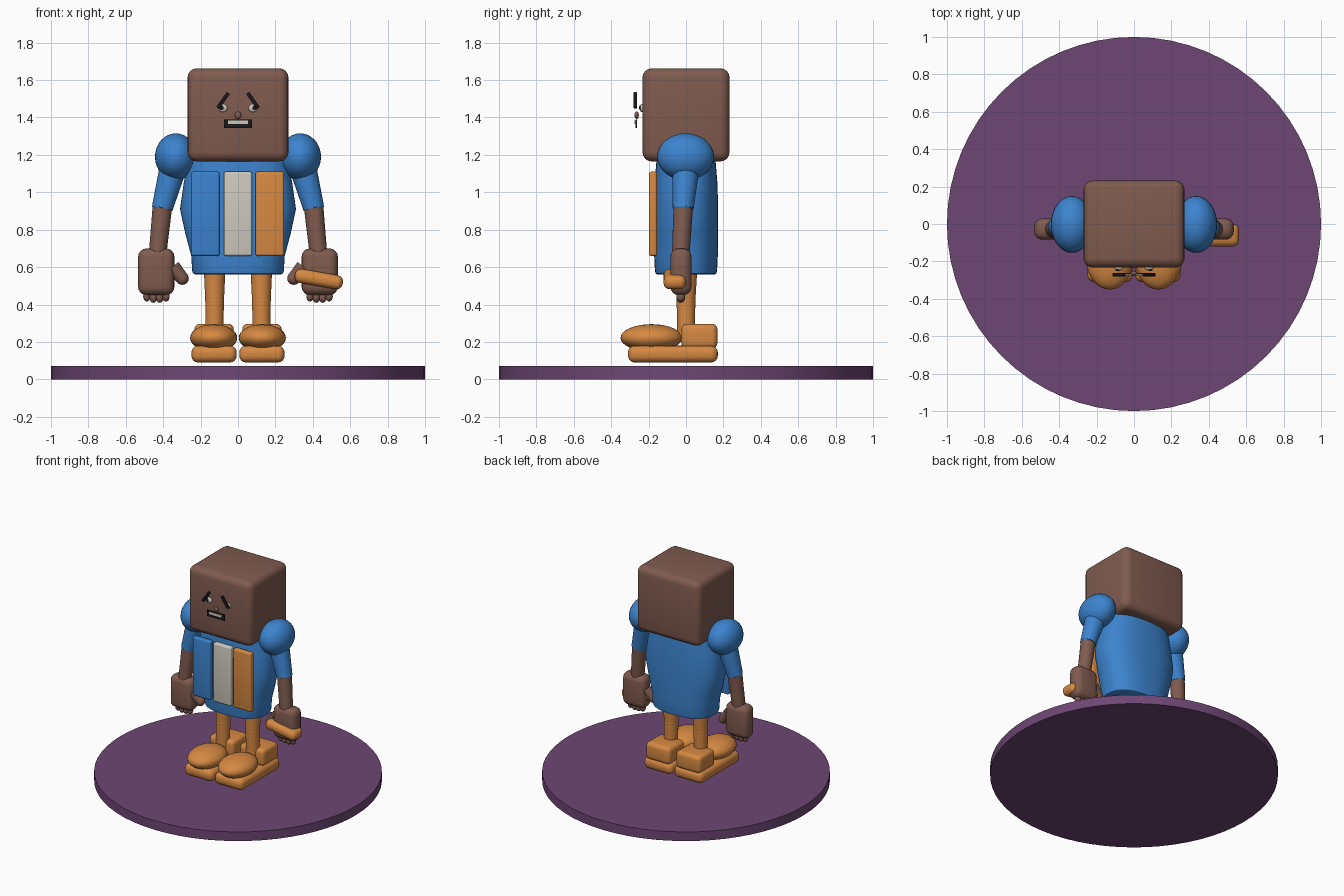
import bpy, bmesh, math
from mathutils import Vector

if "Cube" in bpy.data.objects:
    bpy.data.objects.remove(bpy.data.objects["Cube"])


def material(name, rgb):
    m = bpy.data.materials.new(name)
    m.diffuse_color = (*rgb, 1)
    m.use_nodes = True
    m.node_tree.nodes["Principled BSDF"].inputs["Base Color"].default_value = m.diffuse_color
    return m


BROWN = material("brown", (0.215, 0.105, 0.078))
BLUE = material("blue", (0.045, 0.23, 0.62))
ORANGE = material("orange", (0.67, 0.25, 0.055))
PURPLE = material("purple", (0.155, 0.062, 0.175))
GREY = material("light grey", (0.62, 0.59, 0.52))
BLACK = material("black", (0.01, 0.01, 0.01))


def finish(obj, name, mat, angle=40):
    obj.name = name
    obj.data.materials.append(mat)
    bpy.ops.object.select_all(action='DESELECT')
    obj.select_set(True)
    bpy.context.view_layer.objects.active = obj
    bpy.ops.object.shade_smooth_by_angle(angle=math.radians(angle))
    return obj


def box(name, mat, lo, hi, bevel=0.0, rot_y=0.0, segments=4):
    """Rounded box between two corners, turned about its centre."""
    lo, hi = Vector(lo), Vector(hi)
    bm = bmesh.new()
    bmesh.ops.create_cube(bm, size=1)
    bmesh.ops.scale(bm, vec=hi - lo, verts=bm.verts)
    if bevel:
        bmesh.ops.bevel(bm, geom=bm.edges[:], offset=bevel, segments=segments,
                        profile=0.5, affect='EDGES')
    me = bpy.data.meshes.new(name)
    bm.to_mesh(me)
    bm.free()
    obj = bpy.data.objects.new(name, me)
    bpy.context.collection.objects.link(obj)
    obj.location = (lo + hi) / 2
    obj.rotation_euler.y = rot_y
    return finish(obj, name, mat)


def ball(name, mat, centre, radii, segments=32):
    bpy.ops.mesh.primitive_uv_sphere_add(segments=segments, ring_count=segments // 2,
                                         location=centre)
    obj = bpy.context.object
    obj.scale = radii
    return finish(obj, name, mat)


def limb(name, mat, a, b, ra, rb):
    """Tapered cylinder from a to b."""
    a, b = Vector(a), Vector(b)
    bpy.ops.mesh.primitive_cone_add(vertices=28, radius1=ra, radius2=rb,
                                    depth=(b - a).length, location=(a + b) / 2)
    obj = bpy.context.object
    obj.rotation_euler = (b - a).to_track_quat('Z', 'Y').to_euler()
    return finish(obj, name, mat)


def loft(name, mat, rings, power=2.4, n=56):
    """Stacked rounded ovals: (z, half width, half depth)."""
    bm = bmesh.new()
    loops = []
    for z, w, d in rings:
        loop = []
        for i in range(n):
            t = 2 * math.pi * i / n
            c, s = math.cos(t), math.sin(t)
            loop.append(bm.verts.new((math.copysign(w * abs(c) ** (2 / power), c),
                                      math.copysign(d * abs(s) ** (2 / power), s), z)))
        loops.append(loop)
    for low, up in zip(loops, loops[1:]):
        for i in range(n):
            j = (i + 1) % n
            bm.faces.new((low[i], low[j], up[j], up[i]))
    bm.faces.new(loops[0][::-1])
    bm.faces.new(loops[-1])
    me = bpy.data.meshes.new(name)
    bm.to_mesh(me)
    bm.free()
    obj = bpy.data.objects.new(name, me)
    bpy.context.collection.objects.link(obj)
    return finish(obj, name, mat)


# Round base
bpy.ops.mesh.primitive_cylinder_add(vertices=64, radius=1, depth=0.07, location=(0, 0, 0.035))
finish(bpy.context.object, "base_disc", PURPLE, 30)

# Torso and the three front panels
loft("torso", BLUE, [(0.56, 0.225, 0.15), (0.566, 0.24, 0.163), (0.58, 0.245, 0.166),
                     (0.66, 0.25, 0.17), (0.78, 0.282, 0.172), (0.91, 0.31, 0.172),
                     (1.05, 0.29, 0.168), (1.17, 0.265, 0.158)])
for name, mat, x in (("left_panel", BLUE, -0.175), ("middle_panel", GREY, 0),
                     ("right_panel", ORANGE, 0.17)):
    box(name, mat, (x - 0.076, -0.198, 0.66), (x + 0.076, -0.155, 1.11), 0.012)

# Head and face
box("head", BROWN, (-0.27, -0.233, 1.165), (0.27, 0.233, 1.663), 0.05)
ball("nose", BROWN, (0, -0.264, 1.412), (0.018, 0.012, 0.02), 16)
box("mouth", BLACK, (-0.075, -0.271, 1.345), (0.075, -0.263, 1.39))
box("teeth", GREY, (-0.053, -0.276, 1.366), (0.053, -0.268, 1.384))

for s, side in ((-1, "left"), (1, "right")):
    # Worried eyes
    ball(side + "_eye", GREY, (s * 0.08, -0.235, 1.45), (0.024, 0.013, 0.022), 16)
    ball(side + "_pupil", BLACK, (s * 0.088, -0.245, 1.452), (0.012, 0.006, 0.013), 12)
    box(side + "_brow", BLACK, (s * 0.08 - 0.049, -0.28, 1.481),
        (s * 0.08 + 0.049, -0.262, 1.501), 0.004, s * math.radians(55), 2)

    # Arm
    ball(side + "_shoulder", BLUE, (s * 0.332, -0.002, 1.19), (0.112, 0.152, 0.125))
    elbow = (s * 0.405, -0.015, 0.915)
    limb(side + "_sleeve", BLUE, (s * 0.345, 0, 1.14), elbow, 0.073, 0.056)
    ball(side + "_elbow", BLUE, (s * 0.404, -0.015, 0.925), (0.055, 0.055, 0.025))
    limb(side + "_forearm", BROWN, elbow, (s * 0.43, -0.028, 0.67), 0.052, 0.047)

    # Hand
    box(side + "_palm", BROWN, (s * 0.437 - 0.097, -0.084, 0.45),
        (s * 0.437 + 0.097, 0.03, 0.70), 0.045)
    for i in range(4):
        ball(f"{side}_finger_{i + 1}", BROWN, (s * (0.385 + 0.034 * i), -0.028,
             0.437 if i in (1, 2) else 0.444), (0.02, 0.023, 0.028), 16)
    knuckle, tip = (s * 0.35, -0.03, 0.60), (s * 0.298, -0.032, 0.54)
    limb(side + "_thumb", BROWN, knuckle, tip, 0.042, 0.034)
    ball(side + "_thumb_tip", BROWN, tip, (0.035, 0.034, 0.035), 20)

    # Leg
    limb(side + "_thigh", ORANGE, (s * 0.125, 0.003, 0.60), (s * 0.125, 0, 0.42), 0.058, 0.05)
    ball(side + "_knee", ORANGE, (s * 0.125, 0, 0.42), (0.051, 0.051, 0.025))
    limb(side + "_shin", ORANGE, (s * 0.125, 0, 0.42), (s * 0.127, 0, 0.20), 0.05, 0.047)

    # Shoe
    box(side + "_sole", ORANGE, (s * 0.128 - 0.121, -0.31, 0.09),
        (s * 0.128 + 0.121, 0.17, 0.18), 0.036)
    box(side + "_heel", ORANGE, (s * 0.128 - 0.105, -0.025, 0.165),
        (s * 0.128 + 0.105, 0.168, 0.297), 0.03)
    ball(side + "_toe_cap", ORANGE, (s * 0.13, -0.185, 0.222), (0.126, 0.165, 0.073))

# Held bar in the right hand
box("held_bar", ORANGE, (0.302, -0.12, 0.498), (0.562, 0.0, 0.574), 0.033, math.radians(10))
